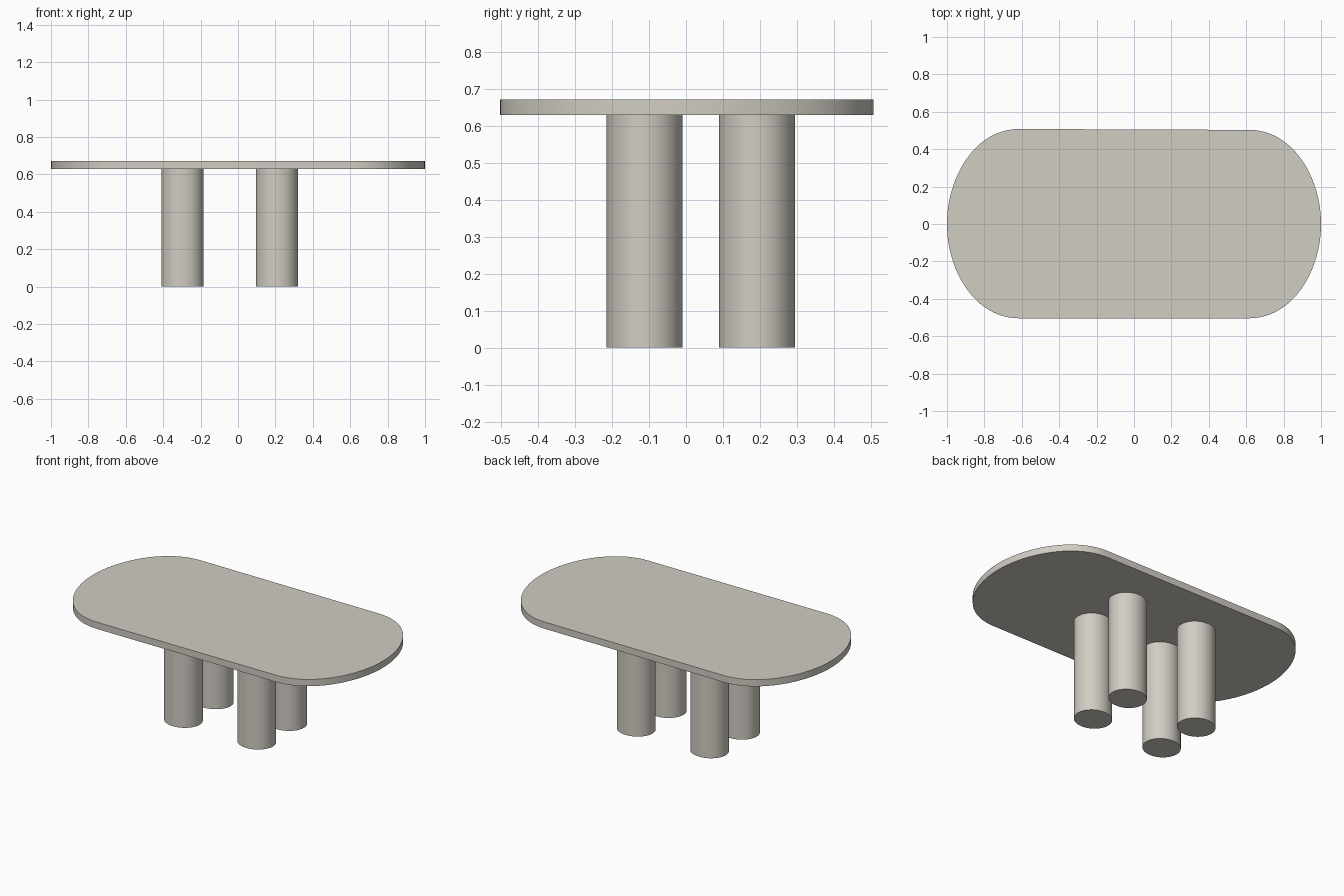
import bpy, bmesh, math
from mathutils import Vector

if "Cube" in bpy.data.objects:
    bpy.data.objects.remove(bpy.data.objects["Cube"])

stone = bpy.data.materials.new("warm grey stone")
stone.diffuse_color = (0.64, 0.61, 0.55, 1)
stone.use_nodes = True
stone.node_tree.nodes["Principled BSDF"].inputs["Base Color"].default_value = stone.diffuse_color


def extrude_outline(name, pts, z0, z1):
    """Closed prism from a counter-clockwise outline, with smooth sides."""
    bm = bmesh.new()
    base = bm.faces.new([bm.verts.new((x, y, z0)) for x, y in pts])
    new = bmesh.ops.extrude_face_region(bm, geom=[base], use_keep_orig=True)["geom"]
    bmesh.ops.translate(bm, vec=(0, 0, z1 - z0),
                        verts=[g for g in new if isinstance(g, bmesh.types.BMVert)])
    bmesh.ops.recalc_face_normals(bm, faces=bm.faces[:])
    me = bpy.data.meshes.new(name)
    bm.to_mesh(me)
    bm.free()
    ob = bpy.data.objects.new(name, me)
    bpy.context.collection.objects.link(ob)
    me.materials.append(stone)
    bpy.ops.object.select_all(action='DESELECT')
    ob.select_set(True)
    bpy.context.view_layer.objects.active = ob
    bpy.ops.object.shade_smooth_by_angle(angle=math.radians(35))
    return ob


def quarter(sx, sy, edge):
    """Rounded corner from the middle of an end to the straight long edge."""
    a, b, c, d = (Vector(p) for p in ((1, 0), (1, .25), (.85, edge - .003), (.62, edge)))
    out = []
    for i in range(25):
        t = i / 24
        p = a*(1-t)**3 + 3*b*t*(1-t)**2 + 3*c*t*t*(1-t) + d*t**3
        out.append((sx * p.x, sy * p.y))
    return out


# Tabletop: oval ends and nearly straight long sides
outline = (quarter(1, 1, .503) + quarter(-1, 1, .508)[::-1]
           + quarter(-1, -1, .504)[1:] + quarter(1, -1, .504)[:0:-1])
extrude_outline("tabletop", outline, 0.63, 0.672)

# Four thick column legs, slightly oval
for side, x in (("left", -0.297), ("right", 0.208)):
    for end, y in (("front", -0.112), ("back", 0.192)):
        ring = [(x + .112 * math.cos(k * math.tau / 64),
                 y + .103 * math.sin(k * math.tau / 64)) for k in range(64)]
        extrude_outline(f"{end}_{side}_leg", ring, 0, 0.63)
